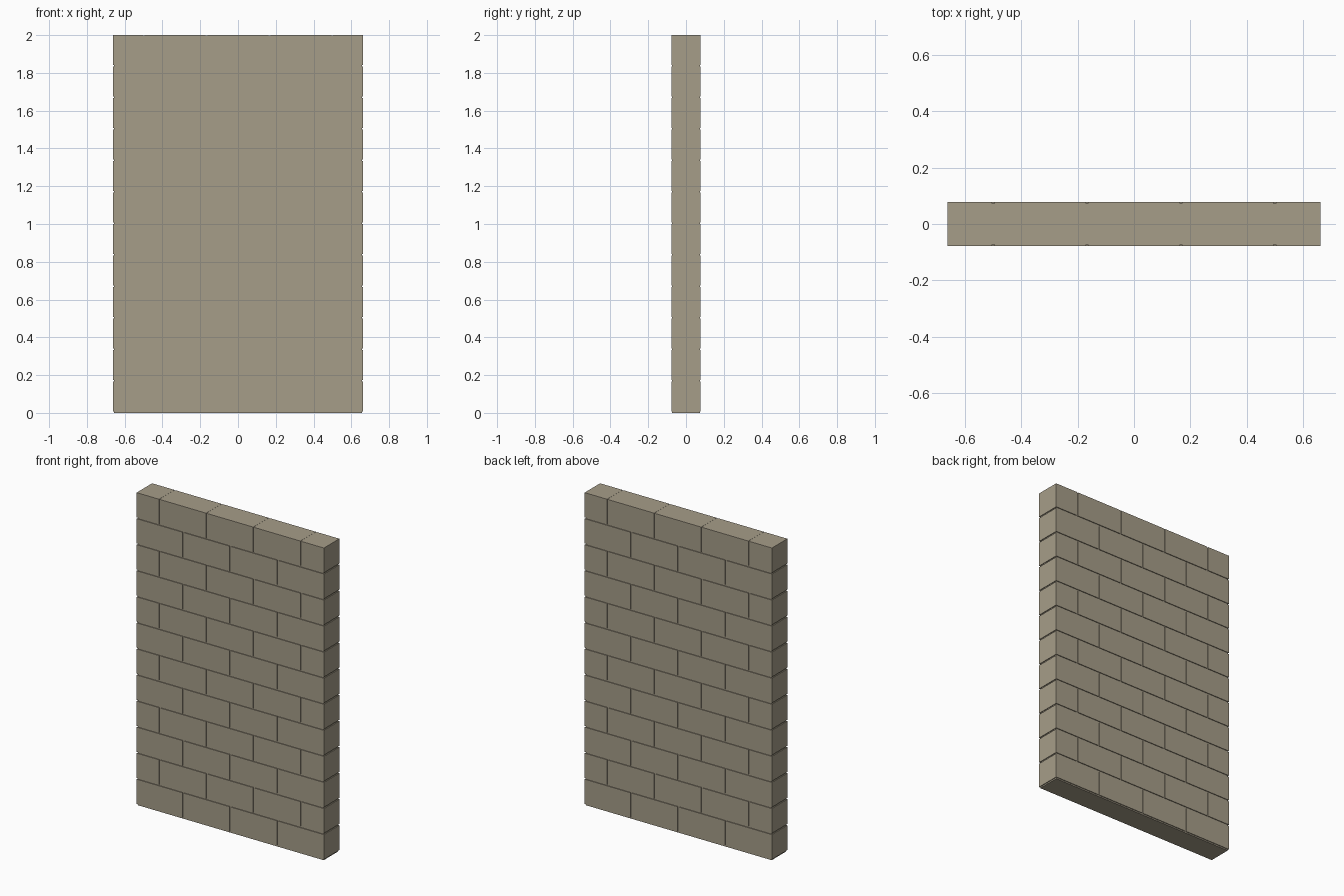
import bpy

if "Cube" in bpy.data.objects:
    bpy.data.objects.remove(bpy.data.objects["Cube"])

COURSES = 12
PITCH = 2.0 / COURSES          # course height including joint
LENGTH = 1.0 / 3.0             # brick length including joint
GAP = 1.0 / 120.0              # joint width
HALF_W = 2 * LENGTH - GAP / 2  # half width of the wall
HALF_D = 0.078                 # half thickness of the wall
INSET = 0.005                  # joint depth

stone = bpy.data.materials.new("warm grey stone")
stone.diffuse_color = (0.381, 0.337, 0.250, 1)
stone.use_nodes = True
stone.node_tree.nodes["Principled BSDF"].inputs["Base Color"].default_value = stone.diffuse_color


def box(name, x0, x1, half_depth, z0, z1):
    x, y = (x0, x1), (-half_depth, half_depth)
    verts = [(a, b, c) for c in (z0, z1) for b in y for a in x]
    faces = [(0, 2, 3, 1), (4, 5, 7, 6), (0, 1, 5, 4),
             (2, 6, 7, 3), (0, 4, 6, 2), (1, 3, 7, 5)]
    mesh = bpy.data.meshes.new(name)
    mesh.from_pydata(verts, [], faces)
    mesh.materials.append(stone)
    obj = bpy.data.objects.new(name, mesh)
    bpy.context.collection.objects.link(obj)


# recessed mortar core, visible in the joints and under the first course
box("mortar_core", -HALF_W + INSET, HALF_W - INSET, HALF_D - INSET, 0, 1.999)

# running bond: odd courses shift half a brick and end in half bricks
for row in range(COURSES):
    shift = LENGTH / 2 if row % 2 else 0
    for col in range(5 if row % 2 else 4):
        left = -2 * LENGTH - shift + col * LENGTH
        x0 = max(left + GAP / 2, -HALF_W)
        x1 = min(left + LENGTH - GAP / 2, HALF_W)
        box(f"brick_{row + 1}_{col + 1}", x0, x1, HALF_D,
            row * PITCH + GAP, (row + 1) * PITCH)
